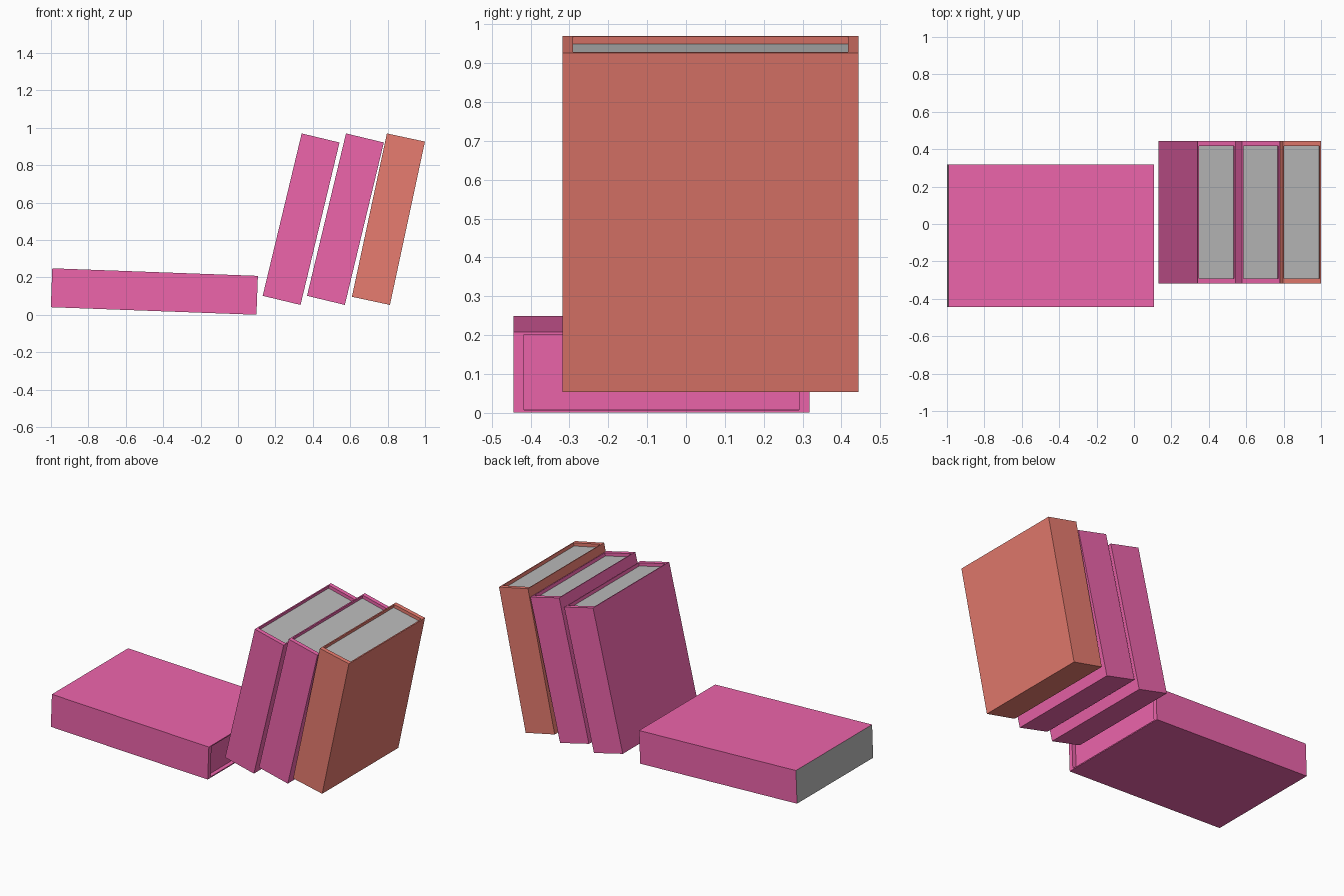
import bpy, bmesh, math
from mathutils import Matrix

if "Cube" in bpy.data.objects:
    bpy.data.objects.remove(bpy.data.objects["Cube"])


def material(name, color):
    m = bpy.data.materials.new(name)
    m.diffuse_color = (*color, 1)
    m.use_nodes = True
    m.node_tree.nodes["Principled BSDF"].inputs["Base Color"].default_value = m.diffuse_color
    return m


PINK = material("pink_cover", (0.85, 0.13, 0.41))
RED = material("red_cover", (0.80, 0.20, 0.16))
PAPER = material("paper", (0.50, 0.50, 0.50))

THICK, WIDTH = 0.208, 0.762     # outer book section
WALL_X, WALL_Y = 0.010, 0.030   # rim around the recessed end


def book(name, cover, corner, height, recess, tilt, paper_end="top"):
    """Box with a recessed top; local x is thickness, z is height."""
    bm = bmesh.new()
    bmesh.ops.create_cube(bm, size=1, matrix=Matrix.Translation((0.5, 0.5, 0.5)))
    bmesh.ops.scale(bm, vec=(THICK, WIDTH, height), verts=bm.verts)
    bm.normal_update()
    top = max(bm.faces, key=lambda f: f.normal.z)
    bottom = min(bm.faces, key=lambda f: f.normal.z)

    # rim of the recess, then its sunken floor
    bmesh.ops.inset_region(bm, faces=[top], thickness=WALL_X)
    for v in top.verts:
        v.co.y += math.copysign(WALL_Y - WALL_X, WIDTH / 2 - v.co.y)
    bmesh.ops.inset_region(bm, faces=[top], thickness=0)
    for v in top.verts:
        v.co.z -= recess
    (top if paper_end == "top" else bottom).material_index = 1

    bm.normal_update()
    mesh = bpy.data.meshes.new(name)
    bm.to_mesh(mesh)
    bm.free()
    mesh.materials.append(cover)
    mesh.materials.append(PAPER)
    obj = bpy.data.objects.new(name, mesh)
    obj.location = corner
    obj.rotation_euler.y = math.radians(tilt)
    bpy.context.collection.objects.link(obj)


# leaning row
book("leaning_book_left", PINK, (0.132, -0.318, 0.102), 0.893, 0.02, 13.5)
book("leaning_book_middle", PINK, (0.369, -0.318, 0.102), 0.893, 0.02, 13.5)
book("leaning_book_right", RED, (0.609, -0.318, 0.097), 0.893, 0.02, 12.1)

# book lying flat, its recess turned toward the row
book("lying_book", PINK, (-0.993, -0.444, 0.249), 1.10, 0.025, 92.1, "bottom")
